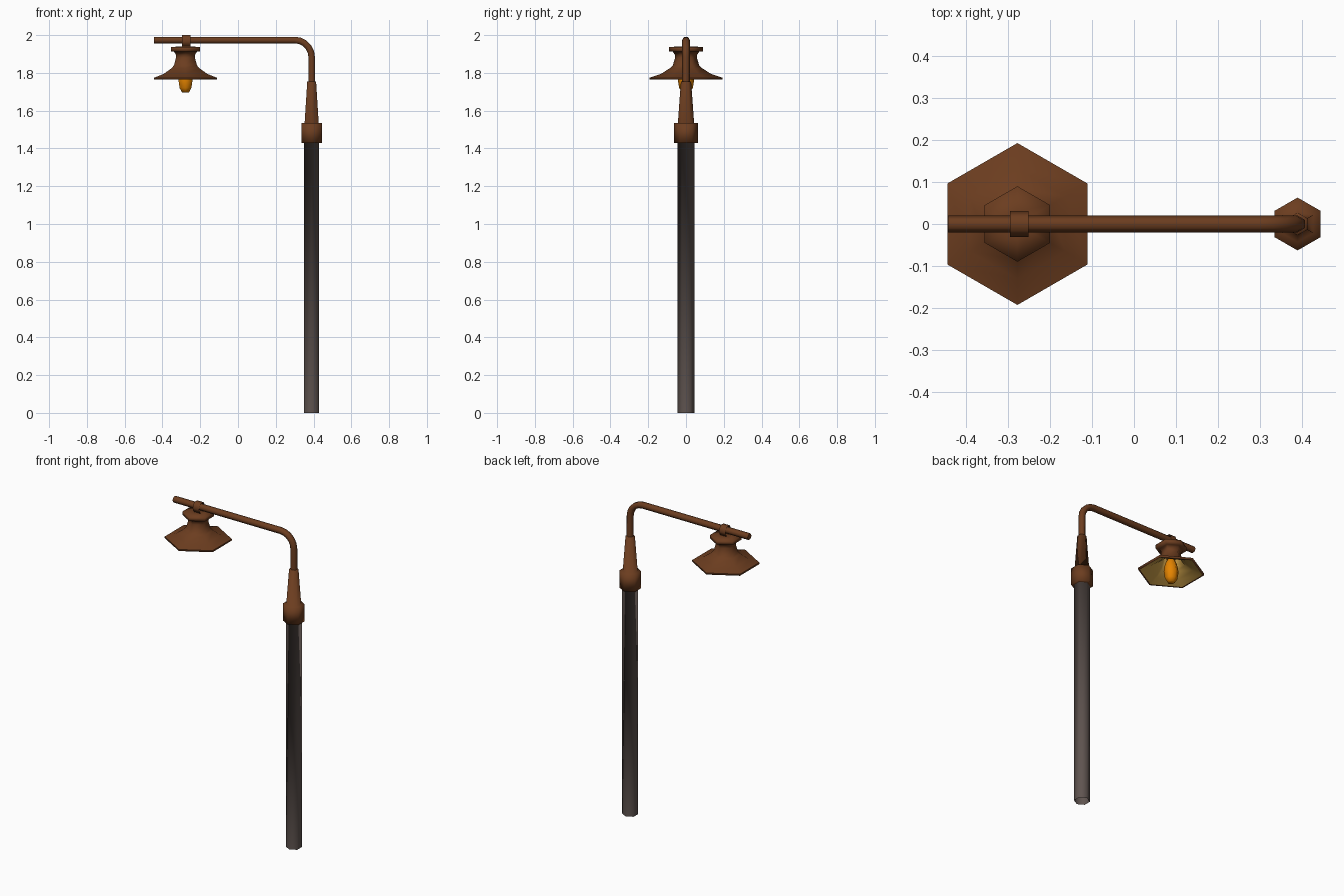
import bpy, bmesh, math
from mathutils import Vector

if "Cube" in bpy.data.objects:
    bpy.data.objects.remove(bpy.data.objects["Cube"])

POST_X, LAMP_X, SIDES = 0.39, -0.278, 6


def material(name, rgb):
    m = bpy.data.materials.new(name)
    m.diffuse_color = (*rgb, 1)
    m.use_nodes = True
    m.node_tree.nodes["Principled BSDF"].inputs["Base Color"].default_value = m.diffuse_color
    return m


RUST = material("rust brown", (0.150, 0.047, 0.014))
GREY = material("warm grey", (0.115, 0.089, 0.080))
GOLD = material("shade lining gold", (0.64, 0.37, 0.07))
ORANGE = material("bulb orange", (0.78, 0.230, 0.0))


def skin(name, rings, mat, caps=(True, True), angle=65):
    """Join a list of point rings into one object."""
    bm = bmesh.new()
    vs = [[bm.verts.new(p) for p in ring] for ring in rings]
    for a, b in zip(vs, vs[1:]):
        for i in range(len(a)):
            j = (i + 1) % len(a)
            bm.faces.new((a[i], a[j], b[j], b[i]))
    if caps[0]:
        bm.faces.new(vs[0][::-1])
    if caps[1]:
        bm.faces.new(vs[-1])
    if all(caps):
        bmesh.ops.recalc_face_normals(bm, faces=bm.faces)
    me = bpy.data.meshes.new(name)
    bm.to_mesh(me)
    bm.free()
    me.materials.append(mat)
    me.shade_smooth()
    if angle < 180:
        me.set_sharp_from_angle(angle=math.radians(angle))
    ob = bpy.data.objects.new(name, me)
    bpy.context.collection.objects.link(ob)
    return ob


def lathe(name, x, profile, mat, sides=SIDES, **kw):
    """Turn a (radius, z) profile into a six-sided solid, corners on the y axis."""
    angs = [math.pi / 2 + 2 * math.pi * i / sides for i in range(sides)]
    return skin(name, [[(x + r * math.cos(a), r * math.sin(a), z) for a in angs]
                       for r, z in profile], mat, **kw)


# open-ended post with a softly shaded flange hidden in the collar
lathe("post", POST_X, [(0.046, 0), (0.046, 1.431), (0.060, 1.431)], GREY,
      caps=(False, False), angle=180)

# collar and tapered socket in one smooth piece
lathe("collar_and_socket", POST_X,
      [(0.044, 1.428), (0.063, 1.428), (0.063, 1.535), (0.043, 1.535), (0.027, 1.755),
       (0.017, 1.756)], RUST, angle=180)

# bent arm: straight up, quarter bend, then level to the tip
R, TOP, PIPE = 0.09, 1.974, 0.020
path = [(POST_X, 1.74, 0)]
for k in range(6):
    t = math.pi / 2 * k / 5
    path.append((POST_X - R + R * math.cos(t), TOP - R + R * math.sin(t), t))
path.append((-0.444, TOP, math.pi / 2))
rings = []
for x, z, t in path:
    out = Vector((math.cos(t), 0, math.sin(t)))
    rings.append([Vector((x, 0, z)) + PIPE * (math.cos(a) * Vector((0, 1, 0)) + math.sin(a) * out)
                  for a in (math.pi / 3 * i for i in range(6))])
skin("arm", rings, RUST)

# clamp: an open six-sided strap wrapped round the arm
strap = [(0.031 * math.cos(a), 1.969 + 0.0358 * math.sin(a))
         for a in (math.pi / 3 * i for i in range(6))]
skin("clamp", [[(x, y, z) for y, z in strap] for x in (-0.296, -0.251)], RUST,
     caps=(False, False))

# lamp shade: flared skirt, neck and top plate
shade = [(0.193, 1.774), (0.132, 1.795), (0.085, 1.825), (0.070, 1.84), (0.058, 1.88),
         (0.058, 1.895), (0.070, 1.912), (0.090, 1.914), (0.090, 1.937), (0.03, 1.940)]
lathe("lamp_shade", LAMP_X, shade, RUST, caps=(False, True), angle=180)

# thin rim, then the lining underneath
lathe("shade_rim", LAMP_X, [(0.182, 1.764), (0.193, 1.764), (0.193, 1.774)], RUST,
      caps=(False, False), angle=180)
lining = [(0.182, 1.764), (0.127, 1.787), (0.080, 1.816), (0.064, 1.838), (0.052, 1.88)]
lathe("shade_lining", LAMP_X, lining, GOLD, caps=(False, True)).data.flip_normals()

# bulb hanging inside the shade
bulb = [(0.022, 1.697), (0.036, 1.720), (0.043, 1.762), (0.041, 1.79),
        (0.032, 1.825), (0.020, 1.852)]
lathe("bulb", LAMP_X, bulb, ORANGE, angle=180)
lathe("bulb_holder", LAMP_X, [(0.026, 1.845), (0.026, 1.88)], RUST)
